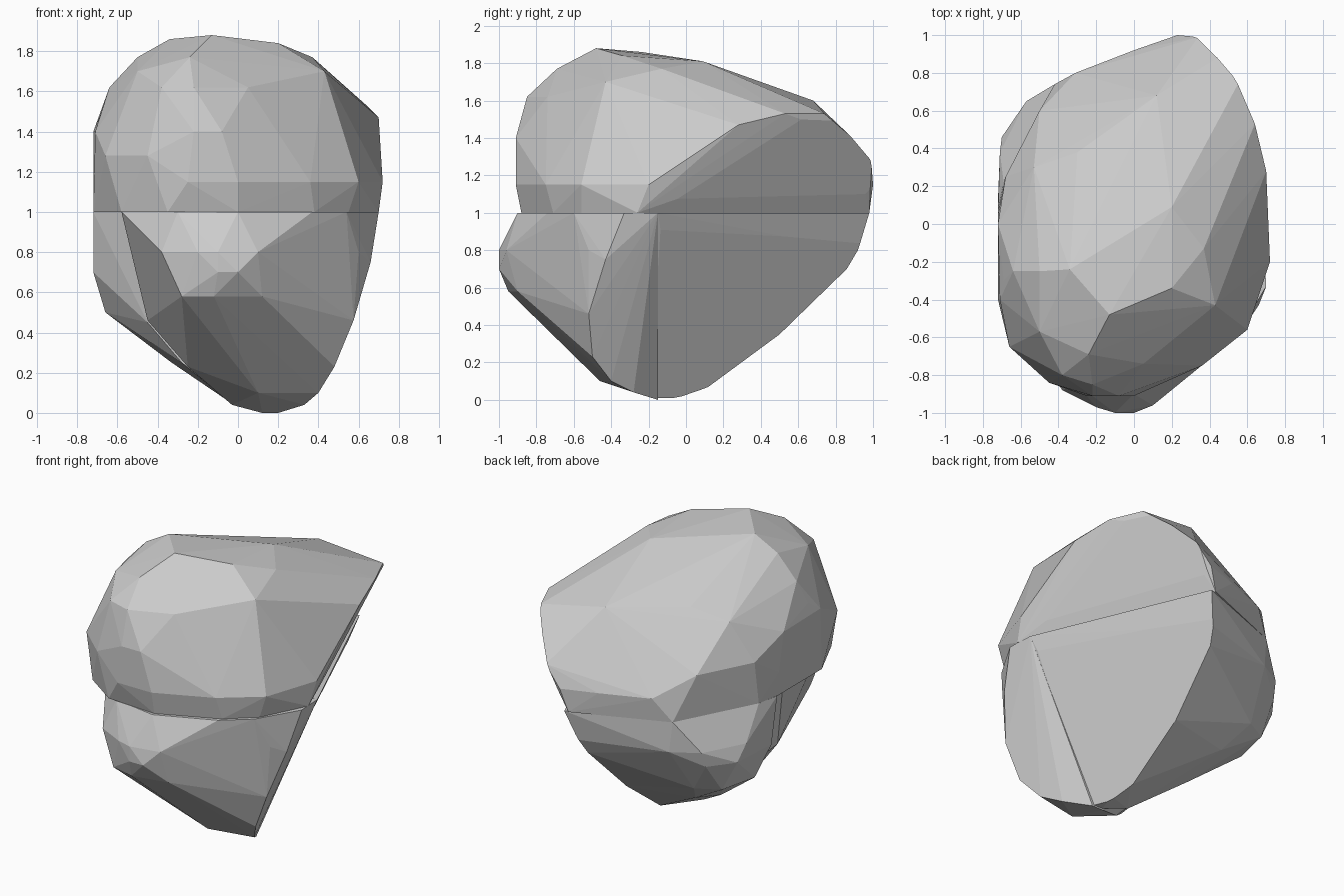
import bpy, bmesh
from mathutils import Vector

FLAT_NORMAL = Vector((1, 0.417, -0.513)).normalized()


def hull(name, levels, cut_x=None):
    """Faceted convex chunk from points grouped by height; optional flat slice."""
    bm = bmesh.new()
    for z, ring in levels.items():
        for x, y in ring:
            bm.verts.new((x, y, z))
    bmesh.ops.convex_hull(bm, input=bm.verts[:])
    loose = [v for v in bm.verts if not v.link_faces]
    bmesh.ops.delete(bm, geom=loose, context='VERTS')
    if cut_x is not None:
        bmesh.ops.bisect_plane(bm, geom=bm.verts[:] + bm.edges[:] + bm.faces[:],
                               dist=1e-5, plane_co=(cut_x, 0, 0),
                               plane_no=FLAT_NORMAL, clear_outer=True)
        edges = [e for e in bm.edges if e.is_boundary]
        if edges:
            bmesh.ops.holes_fill(bm, edges=edges, sides=0)
    bmesh.ops.recalc_face_normals(bm, faces=bm.faces[:])
    me = bpy.data.meshes.new(name)
    bm.to_mesh(me)
    bm.free()
    ob = bpy.data.objects.new(name, me)
    bpy.context.collection.objects.link(ob)
    return ob


# Upper rock, sliced flat on the back right
hull("upper_rock", {
    1.88: [(-.13, -.48)],
    1.86: [(-.34, -.24)],
    1.84: [(.20, -.34)],
    1.81: [(.20, .09)],
    1.77: [(.37, -.13), (-.24, -.69), (-.50, -.25)],
    1.70: [(.43, -.43), (-.50, -.57)],
    1.62: [(-.38, -.80), (.31, -.55), (.05, -.74), (-.22, -.85), (-.64, -.25)],
    1.60: [(.12, .68), (-.30, .38)],
    1.53: [(.64, .53), (.55, .74), (-.53, .30)],
    1.47: [(.70, .28), (-.69, -.30)],
    1.40: [(-.08, -.91), (-.22, -.91), (.46, .89), (-.72, .0), (-.71, -.40)],
    1.28: [(-.66, -.65), (-.45, -.84), (.34, .99), (-.50, .60), (-.68, .25)],
    1.15: [(.72, -.2), (.60, -.56), (.36, -.75), (.0, -.91), (-.25, -.91),
           (.23, 1), (0, .92), (-.31, .80), (-.72, .05)],
    1.00: [(-.58, -.70), (-.35, -.86), (0, -.88), (.38, -.71), (.55, -.56), (.70, -.26),
           (-.72, -.40), (-.72, .06), (-.69, .22), (-.42, .74), (.18, .98)],
}, .085)

# Lower back rock, bulging out below the upper one
hull("lower_back_rock", {
    1.00: [(-.45, -.15), (-.58, .0), (-.72, .07), (-.69, .22), (-.42, .74),
           (.21, .98), (.69, -.15)],
    .80: [(-.71, .38), (-.57, .65), (-.40, .75), (-.10, .83), (.15, .92)],
    .70: [(-.72, .13), (-.70, .46), (-.58, .62), (-.30, .72), (.12, .86)],
    .50: [(-.66, .22), (-.60, .48), (-.45, .56)],
    .45: [(-.45, -.10)],
    .35: [(.09, .50), (-.46, .15), (-.35, .40)],
    .25: [(-.33, .10), (-.28, -.15), (-.15, .30)],
    .06: [(-.05, -.12), (.12, .11)],
    .01: [(.12, -.15), (.18, .0), (.20, -.15)],
}, .12)

# Lower front rock with its bulging nose
hull("lower_front_rock", {
    1.00: [(-.58, -.20), (-.58, -.55), (-.30, -.85), (0, -.90), (.37, -.74),
           (.54, -.60), (.70, -.33), (.69, -.15)],
    .80: [(-.38, -.88), (-.20, -.97), (-.10, -1), (.10, -.96), (.60, -.52)],
    .75: [(.66, -.43)],
    .70: [(0, -1), (-.10, -1)],
    .58: [(-.28, -.91), (-.12, -.95), (.12, -.90)],
    .46: [(.575, -.52), (-.45, -.32)],
    .23: [(.48, -.50), (-.25, -.42)],
    .10: [(.10, -.46), (.40, -.40)],
    .04: [(.33, -.28), (-.03, -.20)],
    .00: [(.12, -.15), (.20, -.15)],
})
